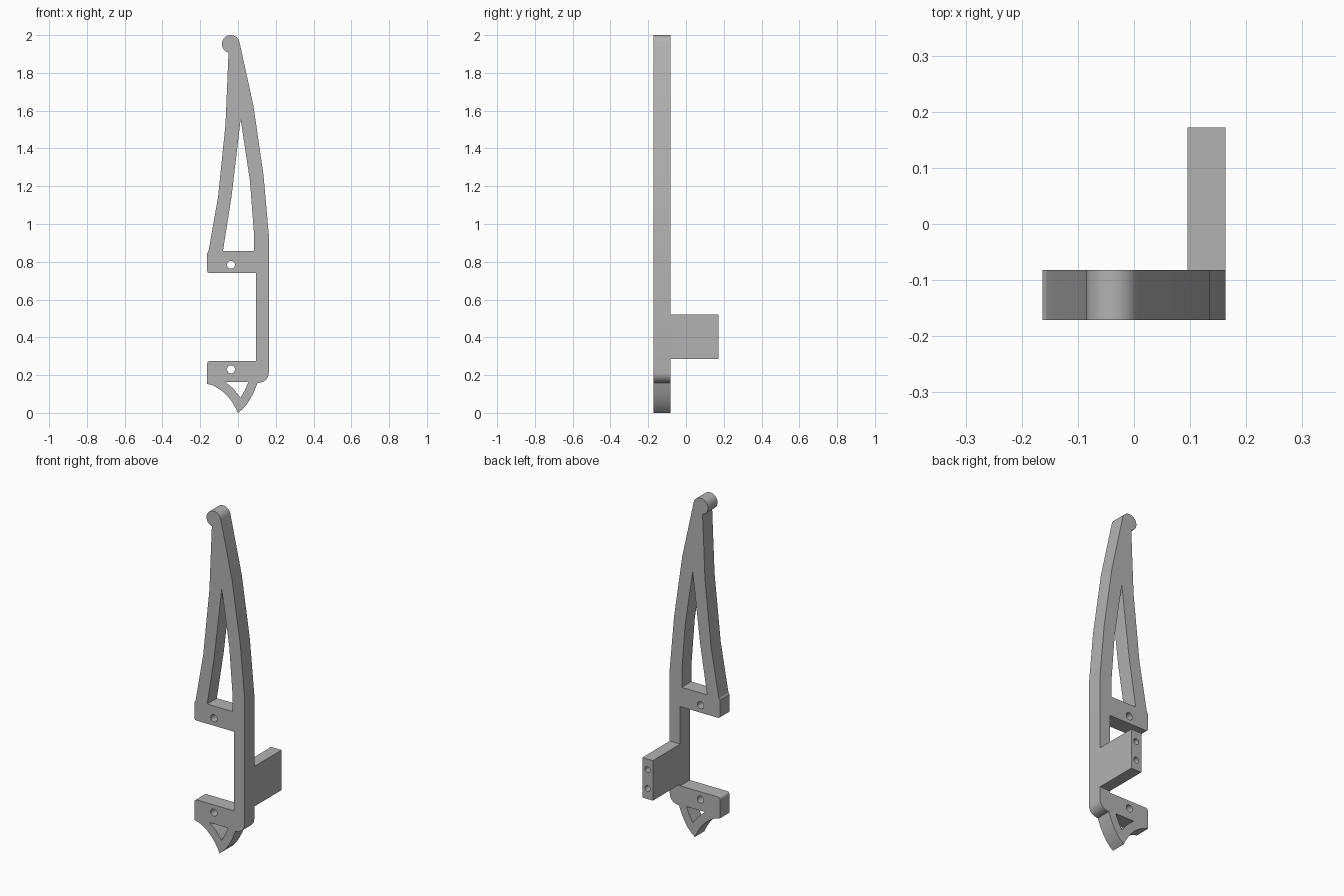
import bpy
import math

cube = bpy.data.objects.get("Cube")
if cube:
    bpy.data.objects.remove(cube, do_unlink=True)

grey = bpy.data.materials.new("plain grey")
grey.use_nodes = True
grey.diffuse_color = (0.45, 0.45, 0.45, 1)
grey.node_tree.nodes["Principled BSDF"].inputs["Base Color"].default_value = (0.45, 0.45, 0.45, 1)


def arc(cx, cz, r, start, end, steps):
    """Points on an arc, angles in degrees."""
    angles = [math.radians(start + (end - start) * i / steps) for i in range(steps + 1)]
    return [(cx + r * math.cos(a), cz + r * math.sin(a)) for a in angles]


def circle(cx, cz, r):
    return arc(cx, cz, r, 0, 345, 23)


def plate(name, loops, y_front, y_back):
    """Extrude an x-z outline with holes between two depths."""
    curve = bpy.data.curves.new(name, "CURVE")
    curve.dimensions = "2D"
    curve.fill_mode = "BOTH"
    curve.extrude = (y_back - y_front) / 2
    for loop in loops:
        spline = curve.splines.new("POLY")
        spline.points.add(len(loop) - 1)
        for point, (x, z) in zip(spline.points, loop):
            point.co = (x, z, 0, 1)
        spline.use_cyclic_u = True
    obj = bpy.data.objects.new(name, curve)
    bpy.context.collection.objects.link(obj)
    obj.rotation_euler.x = math.pi / 2
    obj.location.y = (y_front + y_back) / 2
    bpy.ops.object.select_all(action="DESELECT")
    obj.select_set(True)
    bpy.context.view_layer.objects.active = obj
    bpy.ops.object.convert(target="MESH")
    obj = bpy.context.view_layer.objects.active
    # Weld caps to walls and face everything outwards
    bpy.ops.object.mode_set(mode="EDIT")
    bpy.ops.mesh.select_all(action="SELECT")
    bpy.ops.mesh.remove_doubles(threshold=0.0002)
    bpy.ops.mesh.normals_make_consistent(inside=False)
    bpy.ops.object.mode_set(mode="OBJECT")
    obj.data.materials.clear()
    obj.data.materials.append(grey)
    bpy.ops.object.shade_smooth_by_angle(angle=math.radians(25))
    return obj


# Arm outline: rounded tip, bowed left edge, two lugs, pointed foot, bowed right edge
outline = arc(-0.038, 1.953, 0.047, 12, 255, 24)
outline += [(-0.066, 1.53), (-0.106, 1.14), (-0.156, 0.856), (-0.163, 0.846)]
outline += arc(-0.151, 0.752, 0.012, 180, 270, 4)
outline += [(0.095, 0.74), (0.095, 0.275)]
outline += arc(-0.148, 0.26, 0.015, 90, 180, 4)
outline += [(-0.163, 0.153), (-0.135, 0.146), (-0.108, 0.132), (-0.08, 0.112),
            (-0.053, 0.086), (-0.03, 0.056), (-0.012, 0.025), (0, 0)]
outline += [(0.022, 0.018), (0.045, 0.043), (0.065, 0.073), (0.083, 0.108),
            (0.096, 0.14), (0.103, 0.158)]
outline += arc(0.111, 0.212, 0.052, -80, 0, 8)
outline += [(0.163, 0.945), (0.135, 1.258), (0.082, 1.624)]

# Openings in the arm
window = [(0.014, 1.555), (-0.035, 1.14), (-0.08, 0.856), (0.085, 0.856),
          (0.085, 0.945), (0.063, 1.23)]
foot_window = [(-0.066, 0.164), (0.055, 0.164), (0.036, 0.12), (0.013, 0.08), (-0.022, 0.126)]
pin_holes = [circle(-0.037, z, 0.021) for z in (0.784, 0.23)]
plate("bracket_arm", [outline, window, foot_window] + pin_holes, -0.171, -0.082)

# Mounting block behind the arm, with two screw holes
block = [(0.095, 0.285), (0.163, 0.285), (0.163, 0.52), (0.095, 0.52)]
screw_holes = [circle(0.129, z, 0.017) for z in (0.347, 0.458)]
plate("mounting_block", [block] + screw_holes, -0.082, 0.172)
